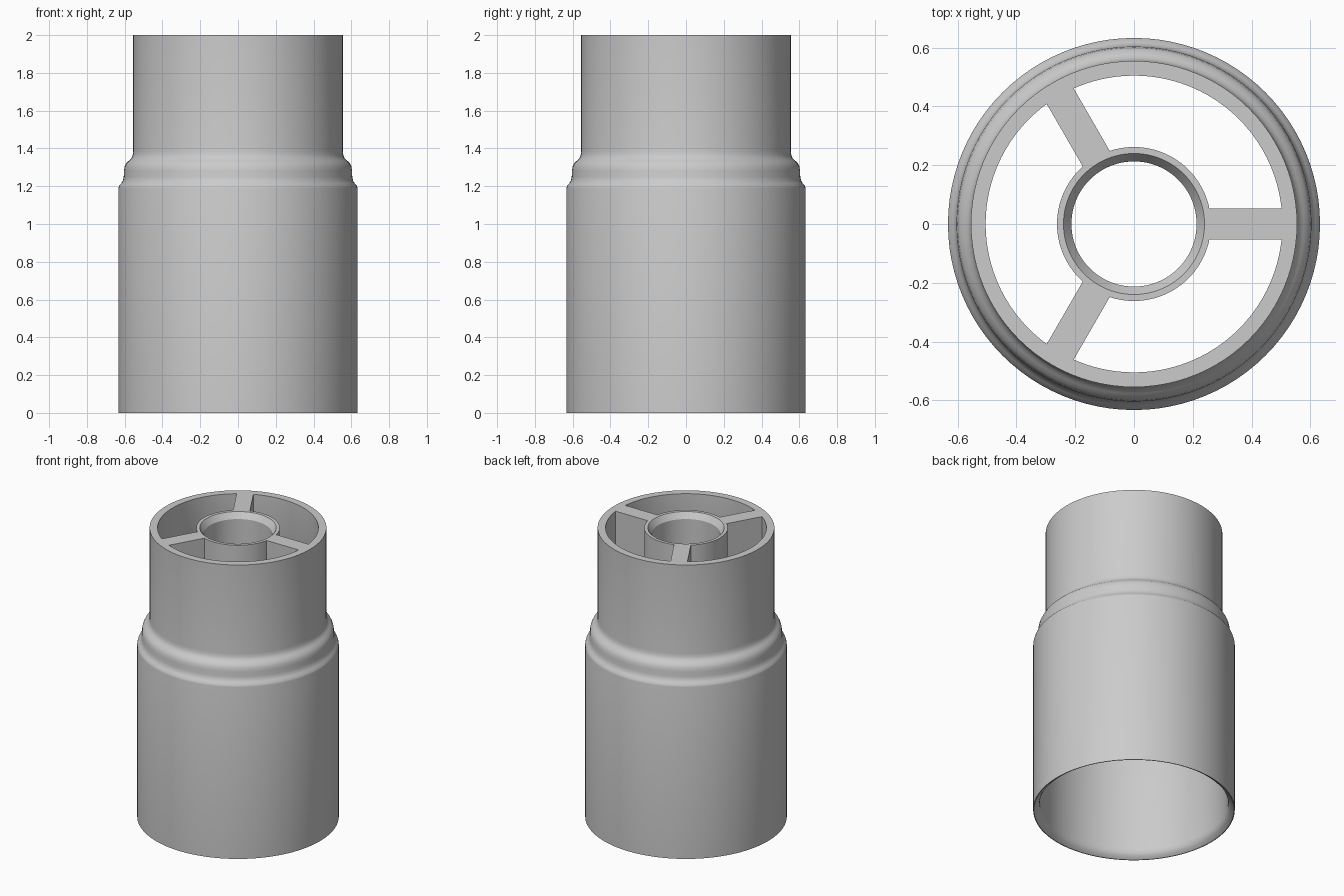
import bpy, bmesh, math
from mathutils import Matrix

cube = bpy.data.objects.get("Cube")
if cube:
    bpy.data.objects.remove(cube, do_unlink=True)

SEGMENTS = 96
GRILLE_BOTTOM, TOP = 1.36, 2.0

grey = bpy.data.materials.new("plain_grey")
grey.use_nodes = True
colour = (0.6, 0.6, 0.6, 1)
grey.diffuse_color = colour
grey.node_tree.nodes["Principled BSDF"].inputs["Base Color"].default_value = colour


def make_object(name, bm):
    bmesh.ops.recalc_face_normals(bm, faces=bm.faces)
    mesh = bpy.data.meshes.new(name)
    bm.to_mesh(mesh)
    bm.free()
    mesh.materials.append(grey)
    obj = bpy.data.objects.new(name, mesh)
    bpy.context.collection.objects.link(obj)
    return obj


def lathe(name, profile):
    """Revolve a closed (radius, height) outline around z."""
    bm = bmesh.new()
    verts = [bm.verts.new((r, 0, z)) for r, z in profile]
    edges = [bm.edges.new((v, verts[i - 1])) for i, v in enumerate(verts)]
    bmesh.ops.spin(bm, geom=verts + edges, cent=(0, 0, 0), axis=(0, 0, 1),
                   angle=math.tau, steps=SEGMENTS, use_merge=True)
    bmesh.ops.remove_doubles(bm, verts=bm.verts, dist=0.0001)
    return make_object(name, bm)


# Hollow stepped tube: outside going up, then inside going down
outside = [(0.633, 0), (0.633, 1.19), (0.63, 1.202), (0.618, 1.215),
           (0.609, 1.23), (0.605, 1.25), (0.604, 1.28), (0.6, 1.305),
           (0.591, 1.323), (0.577, 1.336), (0.565, 1.348), (0.558, 1.363),
           (0.555, 1.385), (0.555, TOP)]
inside = [(0.505, TOP), (0.505, 1.36), (0.59, 1.2),
          (0.59, 0.06), (0.595, 0.035), (0.607, 0.015), (0.628, 0)]
body = lathe("stepped_tube", outside + inside)

# Central hub with a countersunk mouth
hub = lathe("hub", [(0.262, GRILLE_BOTTOM), (0.262, TOP), (0.24, TOP),
                    (0.213, TOP - 0.04), (0.213, GRILLE_BOTTOM)])

# Three spokes joining the hub to the tube
parts = [hub]
for i in range(3):
    bm = bmesh.new()
    bmesh.ops.create_cube(bm, size=1)
    height = TOP - GRILLE_BOTTOM
    bmesh.ops.scale(bm, verts=bm.verts, vec=(0.28, 0.106, height))
    bmesh.ops.translate(bm, verts=bm.verts, vec=(0.385, 0, GRILLE_BOTTOM + height / 2))
    bmesh.ops.rotate(bm, verts=bm.verts, cent=(0, 0, 0),
                     matrix=Matrix.Rotation(i * math.tau / 3, 3, 'Z'))
    parts.append(make_object(f"spoke_{i + 1}", bm))

# Weld spokes first, then the hub, into one seamless body
bpy.context.view_layer.objects.active = body
for part in parts[1:] + [hub]:
    mod = body.modifiers.new("weld_" + part.name, 'BOOLEAN')
    mod.operation = 'UNION'
    mod.solver = 'EXACT'
    mod.object = part
    bpy.ops.object.modifier_apply(modifier=mod.name)
for part in parts:
    bpy.data.objects.remove(part, do_unlink=True)

bpy.ops.object.select_all(action='DESELECT')
body.select_set(True)
bpy.ops.object.shade_smooth_by_angle(angle=math.radians(32))
